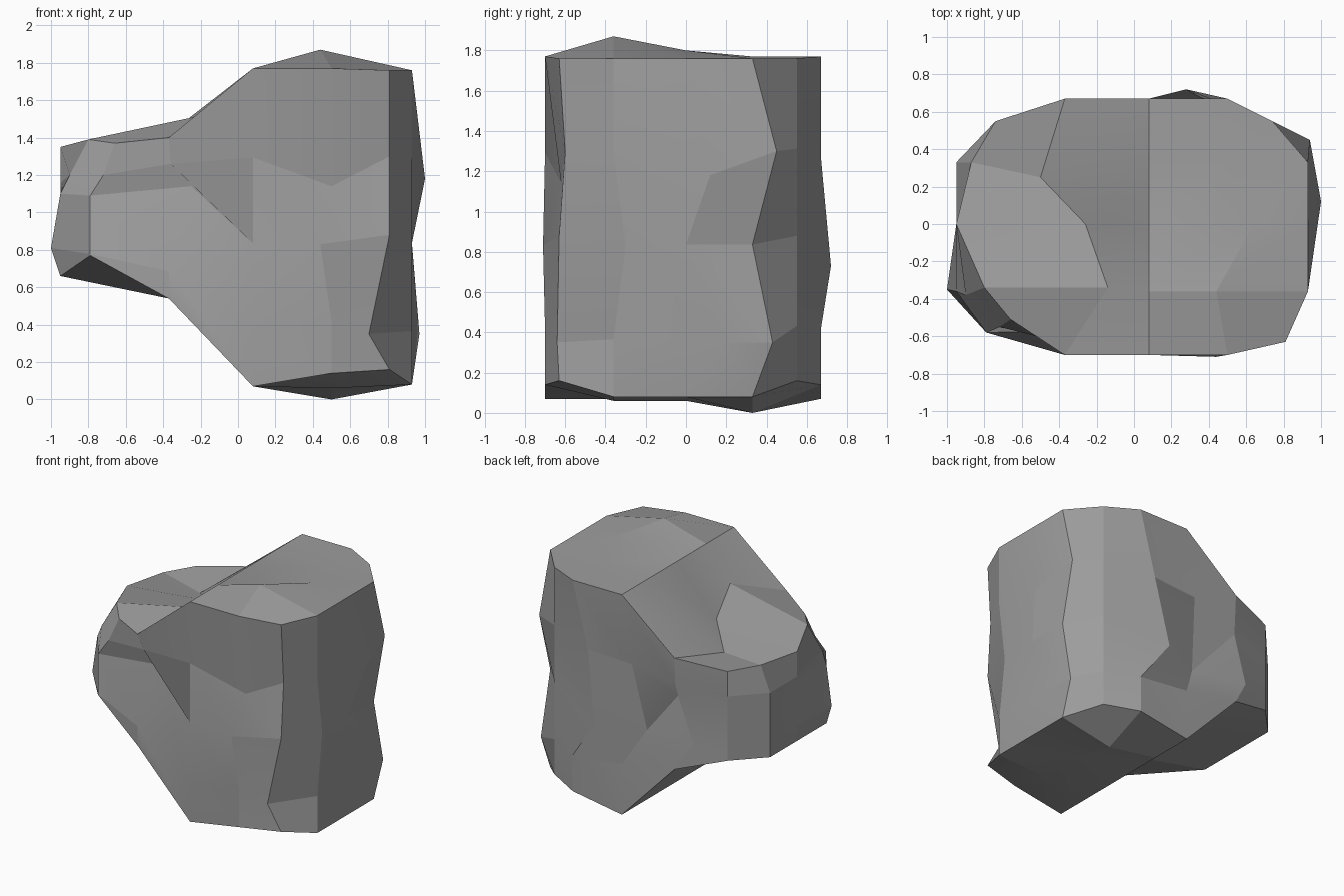
import bpy
import bmesh
from math import radians

default = bpy.data.objects.get("Cube")
if default:
    bpy.data.objects.remove(default, do_unlink=True)

# Stone colour
stone = bpy.data.materials.new("stone grey")
stone.use_nodes = True
grey = (0.34, 0.34, 0.34, 1)
stone.diffuse_color = grey
stone.node_tree.nodes["Principled BSDF"].inputs["Base Color"].default_value = grey

# Names of the grid lines across, from front to back, and upward
left_end, left_mid, middle, right_mid, right_end = range(5)
front, front_mid, centre, back_mid, back = range(5)
base, low, waist, high, top = range(5)

# Place of each line, share of height at each level, and upper and lower profiles
COLUMNS = (-0.95, -0.37, 0.08, 0.5, 0.93)
ROWS = (-0.7, -0.36, 0, 0.33, 0.67)
LEVELS = (0, 0.17, 0.45, 0.72, 1)
UPPER = (1.35, 1.4, 1.77, 1.77, 1.76)
LOWER = (0.66, 0.54, 0.07, 0.06, 0.08)

# Rounded plan corners
CORNERS = {
    (left_end, front): (-0.79, -0.58),
    (right_end, front): (0.81, -0.63),
    (left_end, back): (-0.74, 0.55),
    (right_end, back): (0.74, 0.55),
}

# Weathered points of each side
top_notch = {
    (left_end, front, top): (-0.66, -0.51, 1.37),
    (left_end, front_mid, top): (-0.8, -0.34, 1.39),
    (left_end, back_mid, top): (-0.87, 0.33, 1.35),
    (left_mid, front_mid, top): (-0.14, -0.34, 1.53),
    (left_mid, centre, top): (-0.26, 0, 1.42),
    (left_mid, back_mid, top): (-0.5, 0.25, 1.32),
    (right_mid, front_mid, top): (0.44, -0.36, 1.87),
    (right_mid, centre, top): (0.64, 0, 1.8),
}
front_dents = {
    (left_end, front, base): (-0.79, -0.58, 0.77),
    (left_end, front, waist): (-0.79, -0.58, 1.09),
    (left_end, front, high): (-0.72, -0.55, 1.2),
    (left_mid, front, waist): (-0.25, -0.57, 1.14),
    (left_mid, front, high): (-0.36, -0.64, 1.26),
    (right_mid, front, waist): (0.44, -0.71, 0.83),
    (right_mid, front, high): (0.5, -0.62, 1.14),
    (right_end, front, low): (0.7, -0.64, 0.35),
    (right_end, front, high): (0.81, -0.6, 1.3),
}
side_bulges = {
    (left_end, front_mid, low): (-1, -0.35, 0.81),
    (left_end, front_mid, waist): (-0.95, -0.36, 1.1),
    (left_end, front_mid, high): (-0.9, -0.38, 1.2),
    (right_end, front_mid, waist): (0.93, -0.3, 0.83),
    (right_end, centre, low): (0.97, 0.18, 0.35),
    (right_end, centre, high): (1, 0.12, 1.18),
    (right_end, back_mid, low): (0.94, 0.43, 0.35),
    (right_end, back_mid, high): (0.94, 0.45, 1.3),
}
back_hollow = {
    (left_end, back, low): (-0.74, 0.55, 0.77),
    (left_end, back, waist): (-0.74, 0.55, 1.07),
    (left_mid, back, low): (-0.5, 0.62, 0.75),
    (left_mid, back, waist): (-0.38, 0.64, 1.1),
    (left_mid, back, high): (-0.37, 0.66, 1.2),
    (middle, back, low): (0.08, 0.67, 0.46),
    (middle, back, waist): (-0.06, 0.56, 0.72),
    (middle, back, high): (0, 0.66, 1.25),
    (right_mid, back, waist): (0.28, 0.72, 0.73),
    (right_mid, back, high): (0.37, 0.67, 1.27),
}
foot = {(right_mid, back_mid, base): (0.5, 0.33, 0)}
weathering = {**top_notch, **front_dents, **side_bulges, **back_hollow, **foot}


def place(column, row, level):
    """Position of one grid point of the boulder."""
    if (column, row, level) in weathering:
        return weathering[column, row, level]
    x, y = CORNERS.get((column, row), (COLUMNS[column], ROWS[row]))
    lower, upper = LOWER[column], UPPER[column]
    # The underside lifts toward its front and back rims on the right
    if row in (front, back) and column >= right_mid:
        lower += 0.08
    return x, y, lower + (upper - lower) * LEVELS[level]


# Boulder: a gridded block with every point moved to its weathered place
bm = bmesh.new()
bmesh.ops.create_cube(bm, size=4)
bmesh.ops.subdivide_edges(bm, edges=bm.edges[:], cuts=3, use_grid_fill=True)
for vert in bm.verts:
    vert.co = place(*(round(c + 2) for c in vert.co))
bmesh.ops.recalc_face_normals(bm, faces=bm.faces[:])

mesh = bpy.data.meshes.new("boulder")
bm.to_mesh(mesh)
bm.free()
mesh.materials.append(stone)
boulder = bpy.data.objects.new("boulder", mesh)
bpy.context.collection.objects.link(boulder)

# Soften only the shallow creases
bpy.ops.object.select_all(action="DESELECT")
boulder.select_set(True)
bpy.context.view_layer.objects.active = boulder
bpy.ops.object.shade_smooth_by_angle(angle=radians(10))
